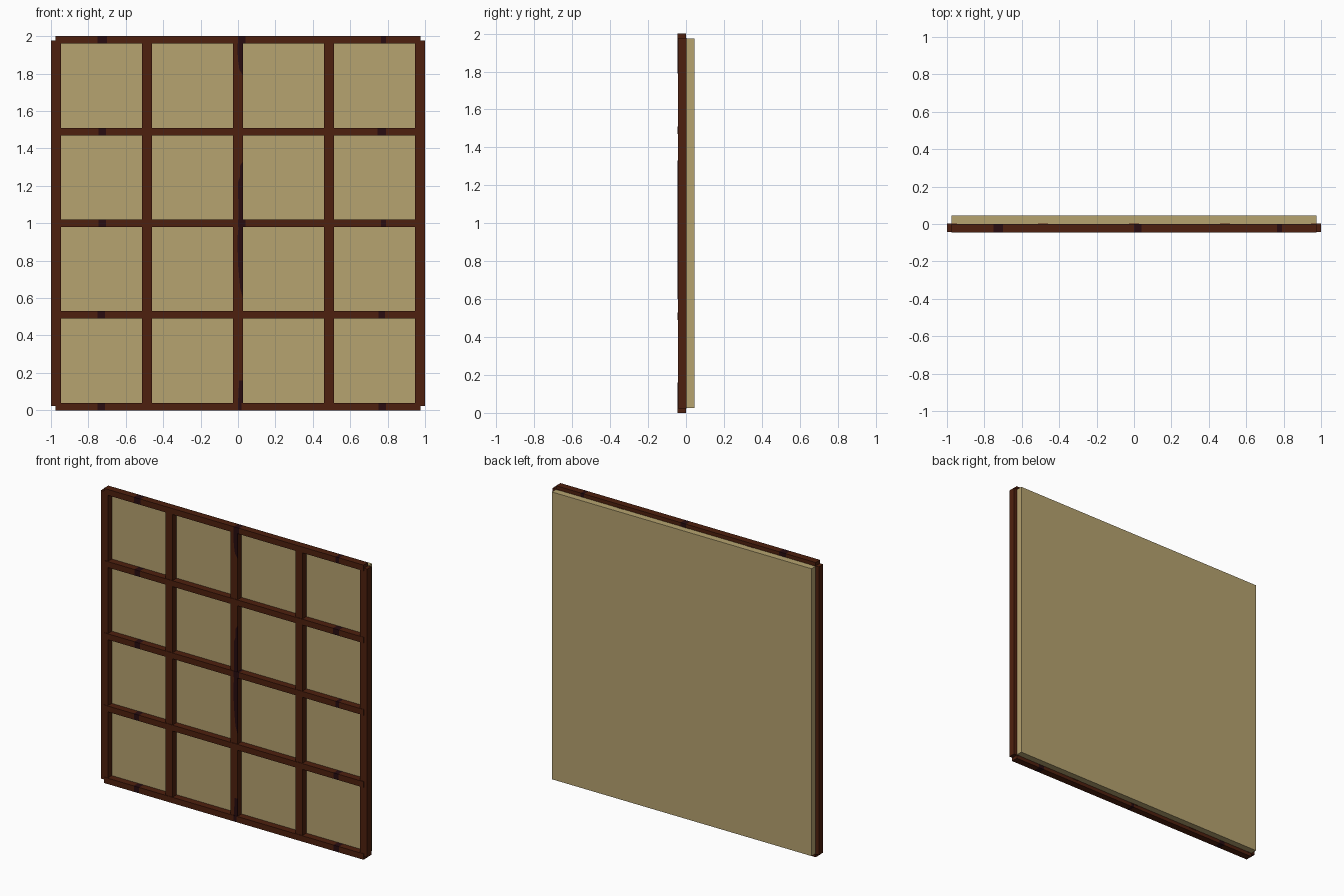
import bpy, bmesh

if "Cube" in bpy.data.objects:
    bpy.data.objects.remove(bpy.data.objects["Cube"])


def material(name, rgb):
    m = bpy.data.materials.new(name)
    m.diffuse_color = (*rgb, 1)
    m.use_nodes = True
    m.node_tree.nodes["Principled BSDF"].inputs["Base Color"].default_value = m.diffuse_color
    return m


paper = material("tan_paper", (0.468, 0.366, 0.162))
wood = material("brown_wood", (0.076, 0.0144, 0.0044))
grain = material("dark_grain", (0.021, 0.0037, 0.0052))


def finish(name, bm, mats):
    bmesh.ops.recalc_face_normals(bm, faces=bm.faces[:])
    mesh = bpy.data.meshes.new(name)
    bm.to_mesh(mesh)
    bm.free()
    for m in mats:
        mesh.materials.append(m)
    ob = bpy.data.objects.new(name, mesh)
    bpy.context.collection.objects.link(ob)


def box(name, lo, hi, mats, bands=()):
    """Box from corner to corner; x bands are cut in and take the second material."""
    bm = bmesh.new()
    bmesh.ops.create_cube(bm, size=1)
    for v in bm.verts:
        for i in range(3):
            v.co[i] = lo[i] if v.co[i] < 0 else hi[i]
    for band in bands:
        for x in band:
            bmesh.ops.bisect_plane(bm, geom=bm.verts[:] + bm.edges[:] + bm.faces[:],
                                   plane_co=(x, 0, 0), plane_no=(1, 0, 0))
    for f in bm.faces:
        x = f.calc_center_median().x
        f.material_index = int(any(a < x < b for a, b in bands))
    finish(name, bm, mats)


def plate(name, outline, y0, y1):
    """Thin plate from an x-z outline."""
    bm = bmesh.new()
    face = bm.faces.new([bm.verts.new((x, y0, z)) for x, z in outline])
    ext = bmesh.ops.extrude_face_region(bm, geom=[face])
    for v in ext["geom"]:
        if isinstance(v, bmesh.types.BMVert):
            v.co.y = y1
    finish(name, bm, [grain])


# Backing panel
box("backing_panel", (-0.975, 0, 0.025), (0.975, 0.046, 1.975), [paper])

# Upright bars
for i in range(-2, 3):
    x = i * 0.4868
    box(f"upright_bar_{i + 3}", (x - 0.0264, -0.043, 0.022),
        (x + 0.0264, 0.003, 1.978), [wood])

# Cross bars with dark knots wrapping round them
knots = [(0.02, -0.75, -0.71, 0.75, 0.79, 0.02),
         (0.51, -0.75, -0.71, 0.75, 0.785, 0.02),
         (1.0, -0.745, -0.705, 0.765, 0.79, 0.04),
         (1.49, -0.745, -0.705, 0.745, 0.79, 0),
         (1.98, -0.75, -0.70, 0.765, 0.79, 0.04)]
for n, (z, a, b, c, d, mid) in enumerate(knots):
    bands = [(a, b), (c, d)] + ([(0.0, mid)] if mid and n != 1 else [])
    box(f"cross_bar_{n + 1}", (-0.975, -0.046, z - 0.02),
        (0.975, 0.001, z + 0.02), [wood, grain], bands)

# Dark grain streaks on the middle upright
e = 0.0268
streaks = [[(-0.004, 1.96), (e, 1.96), (e, 1.79), (0.008, 1.82), (0.0, 1.87)],
           [(e, 1.33), (0.012, 1.31), (0.012, 1.25), (0.0, 1.22), (0.003, 1.02), (e, 1.02)],
           [(0.003, 0.98), (e, 0.98), (e, 0.60), (0.012, 0.65), (0.0, 0.78), (-0.003, 0.92)],
           [(0.0, 0.04), (e, 0.04), (e, 0.16), (0.006, 0.16)]]
for n, s in enumerate(streaks):
    plate(f"grain_streak_{n + 1}", s, -0.0445, -0.038)
